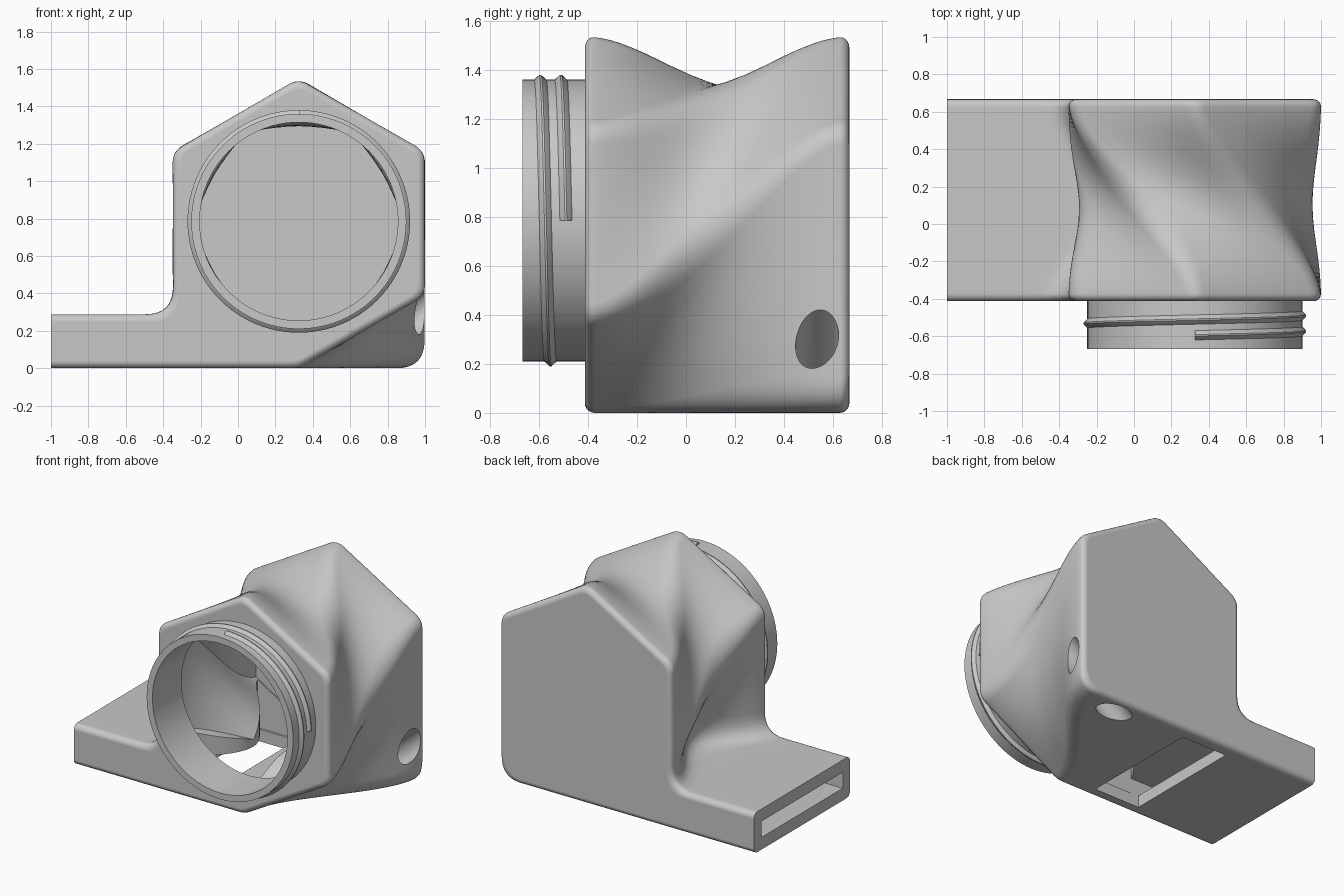
import bpy, bmesh, math
from mathutils import Vector

if "Cube" in bpy.data.objects:
    bpy.data.objects.remove(bpy.data.objects["Cube"])

FRONT, BACK = -0.413, 0.667
CX, CZ = 0.325, 0.773
EDGE = 0.04

grey = bpy.data.materials.new("plain grey")
grey.use_nodes = True
grey.diffuse_color = (0.58, 0.58, 0.58, 1)
grey.node_tree.nodes["Principled BSDF"].inputs["Base Color"].default_value = (0.58, 0.58, 0.58, 1)


def loft(name, rings, closed=False):
    """Skin a list of equal-length point rings; cap the ends unless closed."""
    bm = bmesh.new()
    rows = [[bm.verts.new(p) for p in ring] for ring in rings]
    n = len(rows[0])
    pairs = list(zip(rows, rows[1:])) + ([(rows[-1], rows[0])] if closed else [])
    for a, b in pairs:
        for i in range(n):
            j = (i + 1) % n
            bm.faces.new((a[i], a[j], b[j], b[i]))
    if not closed:
        bm.faces.new(rows[0])
        bm.faces.new(rows[-1])
    bmesh.ops.recalc_face_normals(bm, faces=bm.faces)
    mesh = bpy.data.meshes.new(name)
    bm.to_mesh(mesh)
    bm.free()
    mesh.materials.append(grey)
    obj = bpy.data.objects.new(name, mesh)
    bpy.context.collection.objects.link(obj)
    return obj


def box(name, x0, x1, y0, y1, z0, z1):
    return loft(name, [[(x, y0, z0), (x, y1, z0), (x, y1, z1), (x, y0, z1)] for x in (x0, x1)])


def circle(r, y, n=96):
    return [(CX + r * math.cos(i * math.tau / n), y, 0.785 + r * math.sin(i * math.tau / n))
            for i in range(n)]


def cut(target, cutter):
    cutter.hide_render = True
    mod = target.modifiers.new("cut", "BOOLEAN")
    mod.operation = "DIFFERENCE"
    mod.solver = "EXACT"
    mod.object = cutter
    bpy.context.view_layer.objects.active = target
    bpy.ops.object.modifier_apply(modifier=mod.name)
    bpy.data.objects.remove(cutter)


def ease(y):
    t = min(1, max(0, (y - FRONT) / (BACK - FRONT)))
    return t * t * (3 - 2 * t)


def span_points(a, b, n=6):
    """Points strictly between a and b, so twisted flats stay smooth."""
    return [a.lerp(b, k / n) for k in range(1, n)]


def section(y, inset):
    """Outline at depth y: hexagon corners slide one place round, spout stays."""
    s = ease(y)
    bulge = 4 * s * (1 - s)
    middle, top, high, low = Vector((CX, CZ)), Vector((CX, 1.55)), 1.16, 0.385
    right, left = 1.0, -0.35
    turning = [Vector((right, low)).lerp(Vector((right, high)), s),
               Vector((right, high)).lerp(top, s),
               top.lerp(Vector((left, high)), s),
               Vector((left, high)).lerp(Vector((left, 0.55)), s)]
    pts = [Vector((-1, 0)), Vector((CX, 0)).lerp(Vector((right, 0)), s)]
    pts += [p.lerp(middle, 0.025 * bulge) for p in turning]
    pts += [Vector((left + 0.3 * bulge, 0.288)), Vector((-1, 0.288))]
    n = len(pts)
    dirs = [(pts[(i + 1) % n] - pts[i]).normalized() for i in range(n)]
    norms = [Vector((-d.y, d.x)) for d in dirs]
    moved = []
    for i, p in enumerate(pts):
        a, b = norms[i - 1], norms[i]
        q = p + (a + b) * (inset / (1 + a.dot(b)))
        if i in (0, n - 1):
            q.x = -1
        moved.append(q)
    out = [moved[0]]
    for i in range(1, n - 1):
        p, d1, d2 = moved[i], dirs[i - 1], dirs[i]
        r = 0.15 if i in (1, 6) else 0.1 + 0.16 * bulge
        limit = 0.58 if i == 6 else 0.4
        reach = min(r * math.tan(d1.angle(d2) / 2),
                    limit * (p - moved[i - 1]).length, limit * (moved[i + 1] - p).length)
        a, b = p - d1 * reach, p + d2 * reach
        out += span_points(out[-1], a)
        for k in range(9):
            u = k / 8
            out.append(a * (1 - u) ** 2 + p * (2 * u * (1 - u)) + b * u * u)
    out += span_points(out[-1], moved[-1]) + [moved[-1]]
    return [(q.x, y, q.y) for q in out]


# Twisted body with spout, rounded at the front and back rims
rim = [(EDGE * (1 - math.cos(k * math.pi / 10)), EDGE * (1 - math.sin(k * math.pi / 10)))
       for k in range(6)]
steps = [(FRONT + dy, d) for dy, d in rim]
span = BACK - FRONT - 2 * EDGE
steps += [(FRONT + EDGE + span * k / 40, 0) for k in range(1, 40)]
steps += [(BACK - dy, d) for dy, d in reversed(rim)]
body = loft("twisted_body", [section(y, d) for y, d in steps])

# Hollow inside: a smaller twisted hexagon, and a chamber joining it to the spout
hollow, chamber = [], []
for k in range(25):
    y = FRONT + 0.07 + (BACK - FRONT - 0.14) * k / 24
    s = ease(y)
    corners = [Vector((math.cos(a), math.sin(a))) * 0.695
               for a in (math.radians(30 + 60 * i) for i in range(6))]
    turned = [corners[i].lerp(corners[(i + 1) % 6], s) for i in range(6)]
    ring = []
    for i, p in enumerate(turned):
        ring += [p] + span_points(p, turned[(i + 1) % 6])
    hollow.append([(CX + p.x, y, CZ + p.y) for p in ring])
    x = -0.27 + 1.2 * s * (1 - s)
    y = -0.335 + 0.92 * k / 24
    chamber.append([(x, y, 0.085), (0.3, y, 0.085), (0.3, y, 0.43), (x, y, 0.43)])
cut(body, loft("hollow_cutter", hollow))
cut(body, loft("chamber_cutter", chamber))

# Neck opening, spout channel and floor opening
cut(body, loft("mouth_cutter", [circle(0.53, -0.5), circle(0.53, -0.3)]))
cut(body, box("channel_cutter", -1.1, 0.1, -0.33, 0.58, 0.087, 0.2))
cut(body, box("floor_cutter", -0.31, 0.06, -0.325, 0.57, -0.1, 0.15))

# Slanted cord hole through the lower back corner
outer, inner = Vector((1.0, 0.32)), Vector((0.62, 0.0))
axis = (outer - inner).normalized()
across = Vector((-axis.y, axis.x))
hole = []
for centre in (outer + axis * 0.25, inner - axis * 0.25):
    ring = []
    for i in range(32):
        a = i * math.tau / 32
        p = centre + across * (0.088 * math.sin(a))
        ring.append((p.x, 0.535 + 0.088 * math.cos(a), p.y))
    hole.append(ring)
cut(body, loft("cord_hole_cutter", hole))

# Round neck
neck = loft("neck", [circle(0.575, -0.667), circle(0.575, -0.4),
                     circle(0.53, -0.4), circle(0.53, -0.667)], closed=True)

# Screw thread: one and a quarter turns around the neck
profile = [(0.565, -0.03), (0.575, -0.025), (0.595, -0.004),
           (0.595, 0.004), (0.575, 0.025), (0.565, 0.03)]
turns = []
for k in range(121):
    u = k / 120
    a = math.pi / 2 - u * 2.5 * math.pi
    y = -0.595 + 0.105 * u
    turns.append([(CX + r * math.cos(a), y + dy, 0.785 + r * math.sin(a)) for r, dy in profile])
thread = loft("screw_thread", turns)

# Smooth shading with crisp edges and flat end faces
bpy.ops.object.select_all(action="DESELECT")
for obj in (body, neck, thread):
    obj.select_set(True)
bpy.context.view_layer.objects.active = body
bpy.ops.object.shade_smooth_by_angle(angle=math.radians(30))
weighted = body.modifiers.new("flat ends", "WEIGHTED_NORMAL")
weighted.keep_sharp = True
